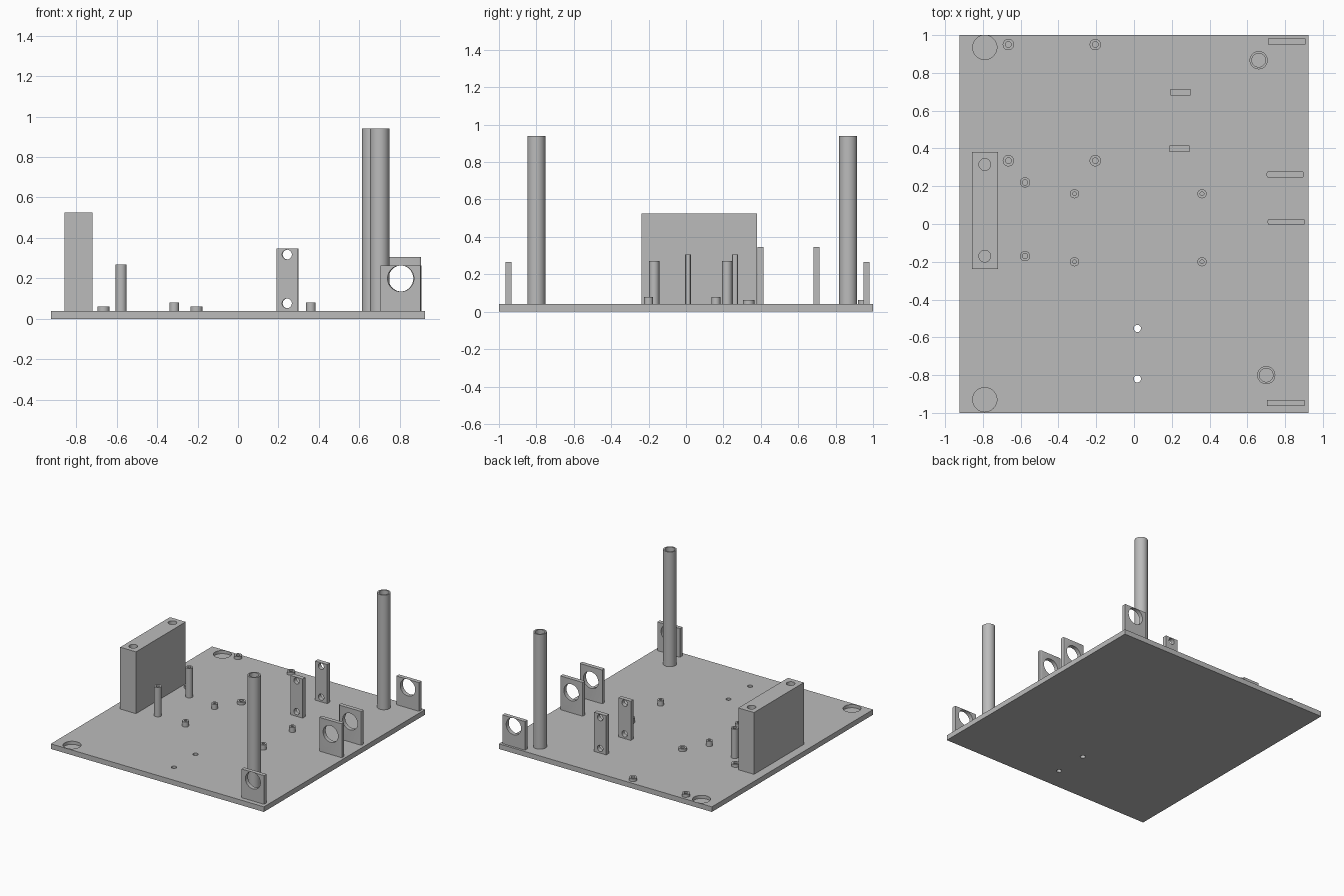
import bpy
import bmesh
import math
from mathutils import Matrix, Vector

cube = bpy.data.objects.get("Cube")
if cube:
    bpy.data.objects.remove(cube, do_unlink=True)

grey = bpy.data.materials.new("plain_grey")
grey.use_nodes = True
grey.diffuse_color = (0.5, 0.5, 0.5, 1)
grey.node_tree.nodes["Principled BSDF"].inputs["Base Color"].default_value = (0.5, 0.5, 0.5, 1)

DECK = 0.04      # top of the base plate
SINK = 0.01      # how far parts are let into the plate


def make_object(name, bm):
    bmesh.ops.recalc_face_normals(bm, faces=bm.faces)
    mesh = bpy.data.meshes.new(name)
    bm.to_mesh(mesh)
    bm.free()
    mesh.materials.append(grey)
    obj = bpy.data.objects.new(name, mesh)
    bpy.context.collection.objects.link(obj)
    return obj


def smooth(obj):
    bpy.ops.object.select_all(action="DESELECT")
    obj.select_set(True)
    bpy.context.view_layer.objects.active = obj
    bpy.ops.object.shade_smooth_by_angle(angle=math.radians(30))


def box(name, low, high, corner=0):
    """Box between two corners, with optionally rounded upright edges."""
    low, high = Vector(low), Vector(high)
    bm = bmesh.new()
    bmesh.ops.create_cube(bm, size=1, matrix=Matrix.Translation((low + high) / 2)
                          @ Matrix.Diagonal((*(high - low), 1)))
    if corner:
        upright = [e for e in bm.edges
                   if abs(e.verts[0].co.z - e.verts[1].co.z) > 0.01]
        bmesh.ops.bevel(bm, geom=upright, offset=corner, segments=3,
                        profile=0.5, affect="EDGES")
    return make_object(name, bm)


def drill(obj, holes, axis="Z"):
    """Cut round holes given as (centre, radius, length)."""
    bm = bmesh.new()
    turn = Matrix.Rotation(math.pi / 2, 4, "X") if axis == "Y" else Matrix()
    for centre, radius, length in holes:
        bmesh.ops.create_cone(bm, cap_ends=True, segments=48, radius1=radius,
                              radius2=radius, depth=length,
                              matrix=Matrix.Translation(centre) @ turn)
    cutter = make_object("hole_cutter", bm)
    cutter.hide_render = True
    mod = obj.modifiers.new("holes", "BOOLEAN")
    mod.operation, mod.solver, mod.object = "DIFFERENCE", "EXACT", cutter
    bpy.context.view_layer.objects.active = obj
    bpy.ops.object.modifier_apply(modifier=mod.name)
    bpy.data.objects.remove(cutter, do_unlink=True)
    smooth(obj)


def tube(name, x, y, outer, inner, top):
    """Hollow post turned from its half section."""
    floor = DECK + 0.005
    section = [(0, DECK - SINK), (outer, DECK - SINK), (outer, top),
               (inner, top), (inner, floor), (0, floor)]
    bm = bmesh.new()
    verts = [bm.verts.new((r, 0, z)) for r, z in section]
    edges = [bm.edges.new(pair) for pair in zip(verts, verts[1:])]
    bmesh.ops.spin(bm, geom=verts + edges, cent=(0, 0, 0), axis=(0, 0, 1),
                   angle=math.tau, steps=40, use_duplicate=False)
    bmesh.ops.remove_doubles(bm, verts=bm.verts, dist=0.0005)
    bmesh.ops.translate(bm, verts=bm.verts, vec=(x, y, 0))
    smooth(make_object(name, bm))


# Base plate with two blind corner pockets and two small through holes
base = box("base_plate", (-0.925, -1, 0), (0.925, 1, DECK))
pockets = [((-0.79, y, DECK), 0.064, 0.05) for y in (-0.93, 0.935)]
screw_holes = [((0.018, y, 0.02), 0.019, 0.1) for y in (-0.553, -0.82)]
drill(base, pockets + screw_holes)

# Tall block with two blind holes in its top
block = box("tall_block", (-0.857, -0.237, DECK - SINK), (-0.72, 0.38, 0.525))
drill(block, [((-0.79, y, 0.525), 0.031, 0.4) for y in (-0.17, 0.315)])

# Tall hollow posts
tube("tall_post_back", 0.66, 0.867, 0.048, 0.036, 0.94)
tube("tall_post_front", 0.70, -0.80, 0.048, 0.036, 0.94)

# Standoffs: wide and low, medium, and a slim tall pair
for x in (-0.665, -0.205):
    for y in (0.335, 0.95):
        tube("low_standoff", x, y, 0.03, 0.015, 0.062)
for x in (-0.315, 0.36):
    for y in (-0.2, 0.16):
        tube("small_standoff", x, y, 0.024, 0.01, 0.08)
for y in (-0.17, 0.22):
    tube("high_standoff", -0.577, y, 0.027, 0.014, 0.27)

# Upright brackets with one large hole
for name, x, y, top, corner in (("end_bracket_back", 0.71, 0.966, 0.265, 0),
                                ("middle_bracket_back", 0.702, 0.262, 0.305, 0.01),
                                ("middle_bracket_front", 0.708, 0.011, 0.305, 0.01),
                                ("end_bracket_front", 0.705, -0.948, 0.265, 0)):
    bracket = box(name, (x, y - 0.016, DECK - SINK), (x + 0.197, y + 0.016, top), corner)
    drill(bracket, [((x + 0.099, y, 0.2), 0.065, 0.2)], "Y")

# Narrow brackets with a hole near each end
for name, x, y in (("narrow_bracket_back", 0.245, 0.698),
                   ("narrow_bracket_front", 0.242, 0.398)):
    bracket = box(name, (x - 0.053, y - 0.017, DECK - SINK), (x + 0.053, y + 0.017, 0.347))
    drill(bracket, [((x, y, z), 0.024, 0.2) for z in (0.077, 0.318)], "Y")
